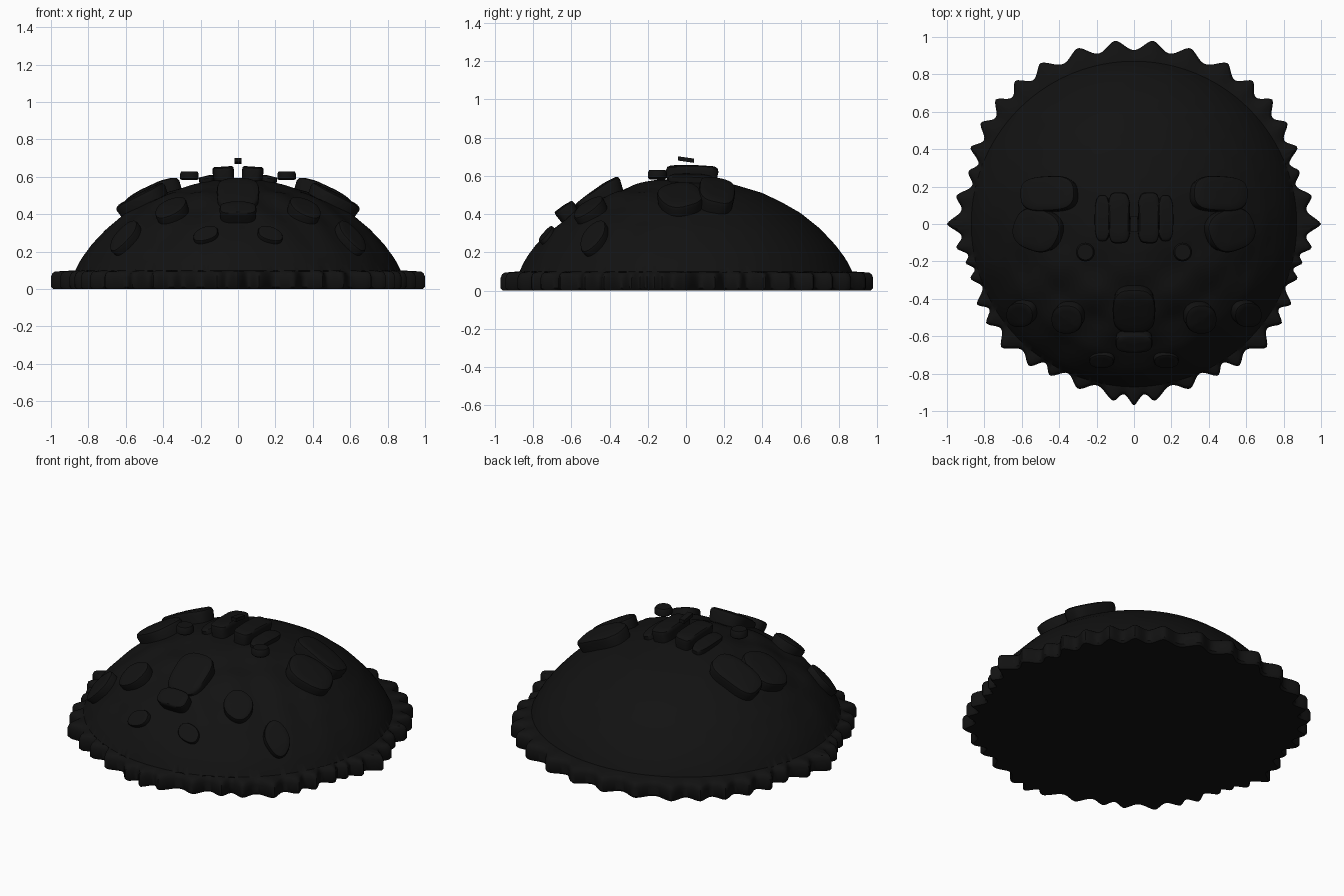
import bpy, bmesh, math
from mathutils import Vector

if "Cube" in bpy.data.objects:
    bpy.data.objects.remove(bpy.data.objects["Cube"])

mat = bpy.data.materials.new("black")
mat.diffuse_color = (0.006, 0.006, 0.006, 1)
mat.use_nodes = True
mat.node_tree.nodes["Principled BSDF"].inputs["Base Color"].default_value = mat.diffuse_color

# dome cross-section (radius, height)
PROF = [(0, .59), (.15, .58), (.26, .552), (.4, .51), (.5, .462), (.6, .405),
        (.7, .325), (.78, .24), (.84, .16), (.875, .09), (1.2, .05)]


def height(r):
    for (a, za), (b, zb) in zip(PROF, PROF[1:]):
        if r <= b:
            return za + (zb - za) * (r - a) / (b - a)
    return .05


def surface(x, y):
    """Point and outward normal on the dome."""
    r = math.hypot(x, y)
    z = height(r)
    slope = (height(r + .04) - height(max(r - .04, 0))) / .08
    n = Vector((-slope * x / r, -slope * y / r, 1)) if r > 1e-4 else Vector((0, 0, 1))
    return Vector((x, y, z)), n.normalized()


def finish(name, bm, angle=40):
    bmesh.ops.recalc_face_normals(bm, faces=bm.faces)
    me = bpy.data.meshes.new(name)
    bm.to_mesh(me)
    bm.free()
    ob = bpy.data.objects.new(name, me)
    bpy.context.collection.objects.link(ob)
    me.materials.append(mat)
    bpy.ops.object.select_all(action='DESELECT')
    ob.select_set(True)
    bpy.context.view_layer.objects.active = ob
    bpy.ops.object.shade_smooth_by_angle(angle=math.radians(angle))
    return ob


def loft(rings):
    bm = bmesh.new()
    vs = [[bm.verts.new(p) for p in ring] for ring in rings]
    n = len(vs[0])
    for a, b in zip(vs, vs[1:]):
        for i in range(n):
            j = (i + 1) % n
            bm.faces.new((a[i], a[j], b[j], b[i]))
    bm.faces.new(vs[0])
    bm.faces.new(vs[-1])
    return bm


# tooth tips of the scalloped rim, right half, back to front
TIPS = [(.1, .98), (.3, .94), (.5, .86), (.635, .765), (.74, .665), (.82, .54), (.875, .41),
        (.885, .28), (.95, .15), (1.0, 0), (.95, -.13), (.9, -.21), (.875, -.29), (.84, -.43),
        (.79, -.53), (.71, -.66), (.56, -.76), (.45, -.81), (.3, -.88), (.11, -.945), (0, -.97)]
polar = [(math.atan2(x, y), math.hypot(x, y)) for x, y in TIPS]
polar = [(-polar[0][0], polar[0][1])] + polar


def rim_radius(t):
    t = abs(t)
    for (a, ra), (b, rb) in zip(polar, polar[1:]):
        if t <= b:
            u = (t - a) / (b - a)
            dip = .055 * max(0, math.sin(math.pi * u)) ** 1.6 * min(1, (b - a) / .13)
            return ra + (rb - ra) * u - dip
    return polar[-1][1]


# dome with scalloped rim
N = 480
angles = [-math.pi + 2 * math.pi * i / N for i in range(N)]
rings = []
for inset, z in [(.012, 0), (0, .012), (0, .065), (.008, .085), (.022, .094)]:
    rings.append([((rim_radius(t) - inset) * math.sin(t), (rim_radius(t) - inset) * math.cos(t), z)
                  for t in angles])
for k in range(40):
    r = .87 * (1 - k / 40)
    ring = []
    for t in angles:
        p, n = surface(r * math.sin(t), r * math.cos(t))
        # gentle lumps on the front half
        front = max(0, min(1, .3 - p.y * 1.4)) * max(0, math.sin(math.pi * r / .9))
        p += n * front * .014 * math.sin(17 * abs(p.x) + 1) * math.sin(21 * p.y)
        ring.append(p)
    rings.append(ring)
finish("domed_shell", loft(rings))


def plate(name, cx, cy, w, d, h0, h1, rot=0, power=3, mirror=True, base=-.03):
    """Raised pad following the dome; thickness goes from h0 (front) to h1 (back)."""
    M = 40
    for side in ((1, -1) if mirror else (1,)):
        def ring(scale, lift):
            out = []
            for i in range(M):
                a = 2 * math.pi * i / M
                c, s = math.cos(a), math.sin(a)
                u = math.copysign(abs(c) ** (2 / power), c) * scale
                v = math.copysign(abs(s) ** (2 / power), s) * scale
                lx, ly = u * w / 2, v * d / 2
                x = cx + lx * math.cos(rot) - ly * math.sin(rot)
                y = cy + lx * math.sin(rot) + ly * math.cos(rot)
                p, n = surface(side * x, y)
                h = h0 + (h1 - h0) * (v + 1) / 2
                out.append(p + n * (h * lift if lift > 0 else base))
            return out
        rs = [ring(1, 0), ring(1, .7), ring(.95, .92), ring(.85, 1)]
        rs += [ring(s, 1) for s in (.6, .35, .1)]
        finish(name + ("" if not mirror else "_right" if side > 0 else "_left"), loft(rs))


# raised plates on the dome
plate("brow_plate", .44, .155, .28, .18, .075, .065, rot=-.05)
plate("cheek_plate", .50, -.03, .24, .22, .06, .06, rot=.35, power=2.5)
plate("crown_ridge", .075, .03, .11, .26, .07, .07, power=4)
plate("crown_side", .165, .03, .08, .24, .03, .03, power=3)
plate("snout_plate", 0, -.45, .22, .24, .03, .075, mirror=False)
plate("chin_plate", 0, -.61, .19, .09, .06, .055, mirror=False)
plate("jaw_lump", .345, -.49, .16, .15, .05, .055, power=2.3)
plate("outer_jaw_lump", .59, -.47, .14, .13, .04, .045, power=2.3)
plate("lower_lump", .17, -.72, .13, .07, .025, .025, power=2.3)

# floating eye discs
for side in (1, -1):
    bm = loft([[(side * .26 + r * math.cos(a), -.15 + r * math.sin(a), z)
                for a in [2 * math.pi * i / 32 for i in range(32)]]
               for r, z in [(.04, .582), (.05, .59), (.05, .617), (.042, .63)]])
    finish("eye_disc_right" if side > 0 else "eye_disc_left", bm)

# small floating crest chip above the centre
bm = bmesh.new()
bmesh.ops.create_cube(bm, size=1)
for v in bm.verts:
    y = v.co.y
    v.co = (v.co.x * .035, y * .085, .685 + v.co.z * .022 - y * .012)
finish("crest_chip", bm)
